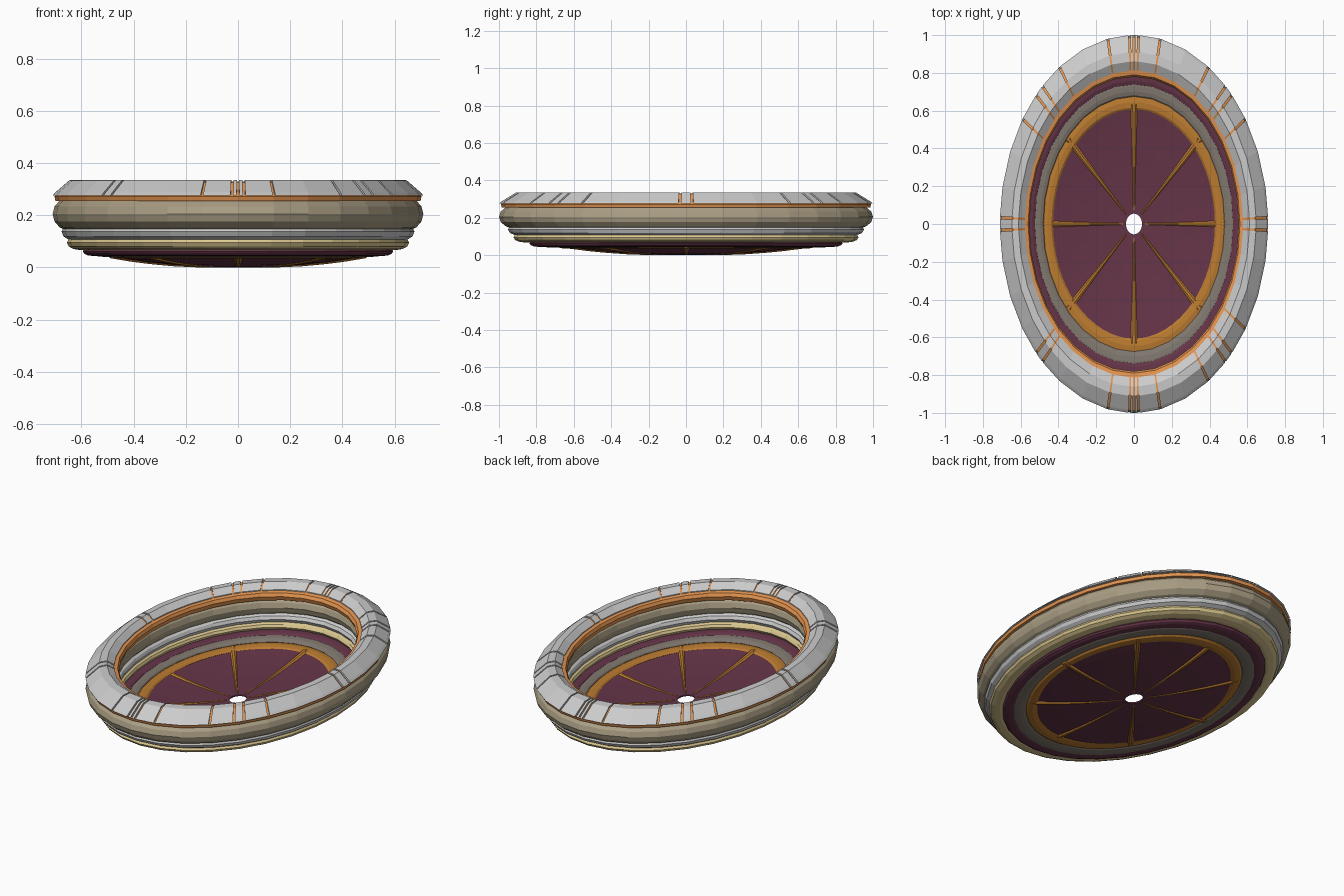
import bpy, bmesh, math

if "Cube" in bpy.data.objects:
    bpy.data.objects.remove(bpy.data.objects["Cube"])

ASPECT = 0.71   # x radius relative to y radius
SIDES = 32


def material(name, rgb):
    m = bpy.data.materials.new(name)
    m.diffuse_color = (*rgb, 1)
    m.use_nodes = True
    m.node_tree.nodes["Principled BSDF"].inputs["Base Color"].default_value = m.diffuse_color
    return m


ORANGE = material("orange_trim", (0.78, 0.30, 0.08))
RUST = material("rust_orange", (0.50, 0.20, 0.03))
TAN = material("tan", (0.40, 0.34, 0.23))
SAND = material("sand_yellow", (0.72, 0.58, 0.28))
PLUM = material("dark_plum", (0.13, 0.035, 0.065))
STONE = material("dark_stone", (0.22, 0.19, 0.16))
GREY = material("light_grey", (0.62, 0.62, 0.62))


def finish(bm, name, mat):
    bmesh.ops.recalc_face_normals(bm, faces=bm.faces)
    me = bpy.data.meshes.new(name)
    bm.to_mesh(me)
    bm.free()
    ob = bpy.data.objects.new(name, me)
    bpy.context.collection.objects.link(ob)
    me.materials.append(mat)
    return ob


def sweep(bm, profile, degrees, closed, aspect=ASPECT):
    """Sweep a closed (radius, z) profile around the ellipse."""
    loops = []
    for d in degrees:
        t = math.radians(d)
        loops.append([bm.verts.new((aspect * r * math.cos(t), r * math.sin(t), z))
                      for r, z in profile])
    n, k = len(profile), len(loops)
    for i in range(k if closed else k - 1):
        a, b = loops[i], loops[(i + 1) % k]
        for j in range(n):
            m = (j + 1) % n
            bm.faces.new((a[j], a[m], b[m], b[j]))
    if not closed:
        bm.faces.new(loops[0])
        bm.faces.new(loops[-1])


def ring(name, profile, mat, sides=SIDES, aspect=ASPECT):
    bm = bmesh.new()
    sweep(bm, profile, [360 * i / sides for i in range(sides)], True, aspect)
    return finish(bm, name, mat)


def oval(r, z, a, b, n=12):
    return [(r + a * math.cos(2 * math.pi * i / n), z + b * math.sin(2 * math.pi * i / n))
            for i in range(n)]


# Stacked wall rings, top to bottom
ring("upper_wall", oval(0.90, 0.205, 0.10, 0.066, 14), TAN)
ring("middle_wall", oval(0.875, 0.137, 0.077, 0.036), GREY)
ring("lower_wall", oval(0.855, 0.095, 0.068, 0.028), SAND)
ring("base_ring", oval(0.785, 0.062, 0.052, 0.018), PLUM)
ring("inner_base_ring", oval(0.73, 0.056, 0.055, 0.015), STONE)
ring("floor_border", oval(0.645, 0.046, 0.042, 0.011, 8), RUST, 64)

# Rim: orange core under segmented grey plates
ring("rim_core", [(0.985, 0.255), (0.99, 0.272), (0.905, 0.328), (0.86, 0.330),
                  (0.815, 0.303), (0.79, 0.298), (0.78, 0.28), (0.79, 0.255)], ORANGE)

plate = [(1.0, 0.276), (0.985, 0.288), (0.91, 0.334), (0.86, 0.336),
         (0.812, 0.308), (0.812, 0.295), (0.86, 0.30), (0.95, 0.276)]
seams = [45 * i + s for i in range(8) for s in (-1.9, 1.9)]
seams += [90, 270, 33.75, 56.25, 78.75, 101.25, 123.75, 146.25,
          258.75, 281.25, 303.75, 326.25]
seams = sorted(s % 360 for s in seams)
GAP = 0.4
bm = bmesh.new()
for i, s in enumerate(seams):
    e = seams[i + 1] if i + 1 < len(seams) else seams[0] + 360
    s, e = s + GAP, e - GAP
    mids = [11.25 * k for k in range(70) if s + 0.1 < 11.25 * k < e - 0.1]
    sweep(bm, plate, [s] + mids + [e], False)
finish(bm, "rim_plates", GREY)

# Shallow dished floor with a centre hole
FX, FY, HOLE = 0.482, 0.62, 0.088


def floor_z(f):
    return 0.004 + 0.042 * f ** 2.2


steps = [HOLE, 0.3, 0.5, 0.7, 0.85, 1.0]
top = [(FY * f, floor_z(f) + 0.004) for f in steps]
bottom = [(FY * f, floor_z(f) - 0.004) for f in reversed(steps)]
ring("dish_floor", top + bottom, PLUM, 64, FX / FY)

# Tapered ribs, ridged above and below the floor
bm = bmesh.new()
for i in range(8):
    t = math.pi * i / 4
    dx, dy = FX * math.cos(t), FY * math.sin(t)
    length = math.hypot(dx, dy)
    px, py = -dy / length, dx / length
    prev = None
    for f in (0.12, 0.3, 0.5, 0.7, 0.85, 1.02):
        w, h, z = 0.004 + 0.019 * f, 0.006 + 0.006 * f, floor_z(f)
        sect = [bm.verts.new((dx * f + px * s, dy * f + py * s, max(z + v, 0)))
                for s, v in ((-w, 0), (-w * 0.3, h), (w * 0.3, h),
                             (w, 0), (w * 0.3, -h), (-w * 0.3, -h))]
        if prev:
            for j in range(6):
                m = (j + 1) % 6
                bm.faces.new((prev[j], prev[m], sect[m], sect[j]))
        else:
            bm.faces.new(sect)
        prev = sect
    bm.faces.new(prev)
finish(bm, "floor_ribs", RUST)
